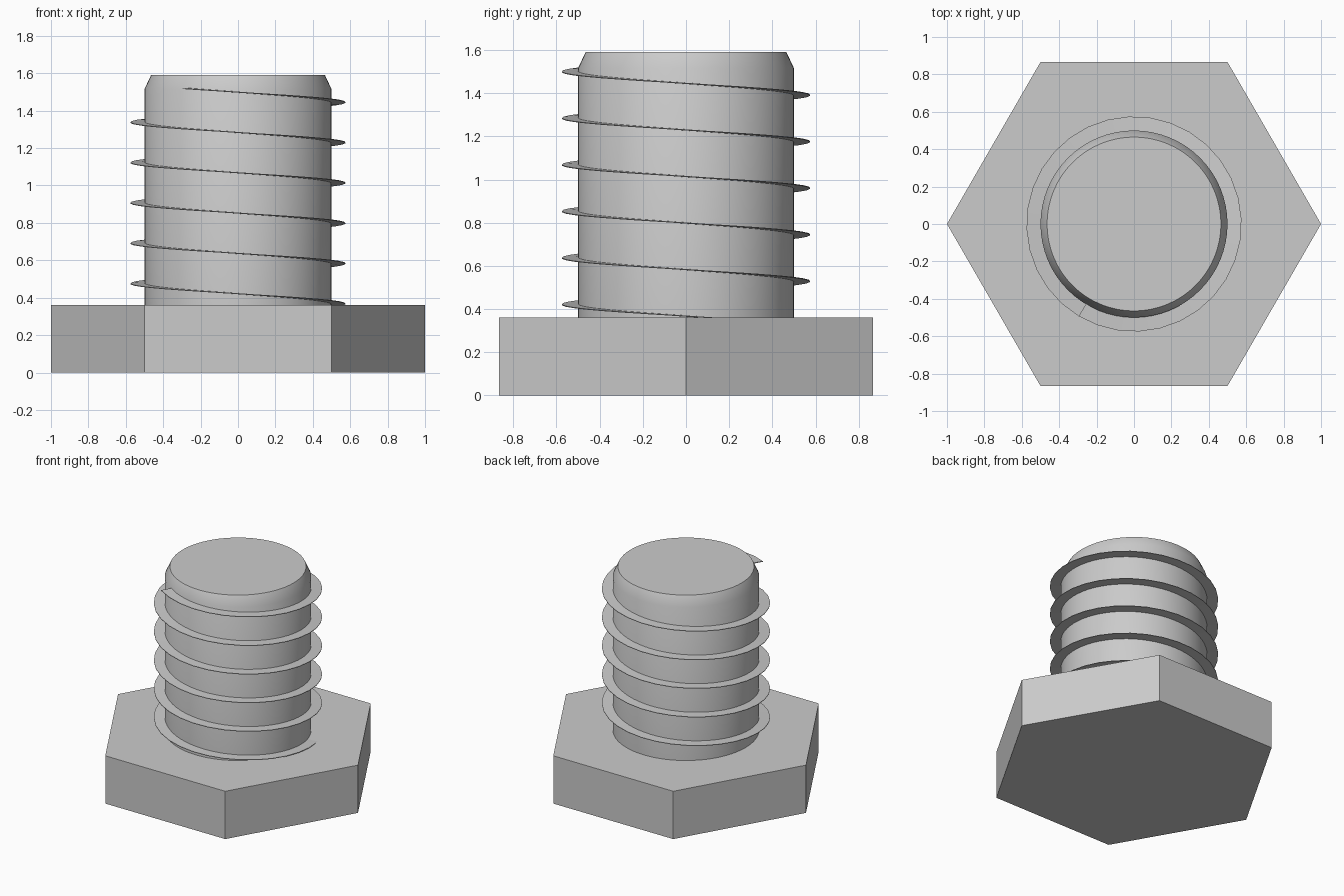
import bpy, bmesh
from math import cos, sin, pi, radians

cube = bpy.data.objects.get("Cube")
if cube:
    bpy.data.objects.remove(cube, do_unlink=True)

# Single steel grey
steel = bpy.data.materials.new("steel_grey")
steel.use_nodes = True
colour = (0.6, 0.6, 0.6, 1)
steel.diffuse_color = colour
steel.node_tree.nodes["Principled BSDF"].inputs["Base Color"].default_value = colour

HEAD_TOP = 0.36
PITCH = 0.2155


def finish(bm, name, smooth=False):
    bmesh.ops.recalc_face_normals(bm, faces=bm.faces)
    mesh = bpy.data.meshes.new(name)
    bm.to_mesh(mesh)
    bm.free()
    obj = bpy.data.objects.new(name, mesh)
    bpy.context.collection.objects.link(obj)
    mesh.materials.append(steel)
    if smooth:
        bpy.ops.object.select_all(action='DESELECT')
        obj.select_set(True)
        bpy.context.view_layer.objects.active = obj
        bpy.ops.object.shade_smooth_by_angle(angle=radians(35))
    return obj


def lathe(name, profile, sides, smooth=False):
    """Closed solid from (radius, height) rings, with flat end caps."""
    bm = bmesh.new()
    rings = [[bm.verts.new((r * cos(2 * pi * i / sides), r * sin(2 * pi * i / sides), z))
              for i in range(sides)] for r, z in profile]
    for low, high in zip(rings, rings[1:]):
        for i in range(sides):
            j = (i + 1) % sides
            bm.faces.new((low[i], low[j], high[j], high[i]))
    bm.faces.new(rings[0][::-1])
    bm.faces.new(rings[-1])
    return finish(bm, name, smooth)


# Hexagonal head and chamfered shank
lathe("hex_head", [(1, 0), (1, HEAD_TOP)], 6)
lathe("shank", [(0.5, HEAD_TOP - 0.02), (0.5, 1.515), (0.465, 1.59)], 64, smooth=True)

# Thin helical thread fin, rising clockwise from inside the head
STEPS = 32
bm = bmesh.new()
section = [(0.49, -0.003), (0.575, -0.002), (0.575, 0.002), (0.49, 0.003)]
end_angle = radians(-121)
end_z = 1.445 - PITCH * end_angle / (2 * pi)
previous = None
for i in range(int(5.6 * STEPS) + 1):
    a = end_angle + 2 * pi * i / STEPS
    z = end_z - PITCH * i / STEPS
    ring = [bm.verts.new((r * cos(a), r * sin(a), z + dz)) for r, dz in section]
    if previous:
        for k in range(4):
            m = (k + 1) % 4
            bm.faces.new((previous[k], previous[m], ring[m], ring[k]))
    else:
        bm.faces.new(ring)
    previous = ring
bm.faces.new(previous[::-1])
finish(bm, "thread", smooth=True)
